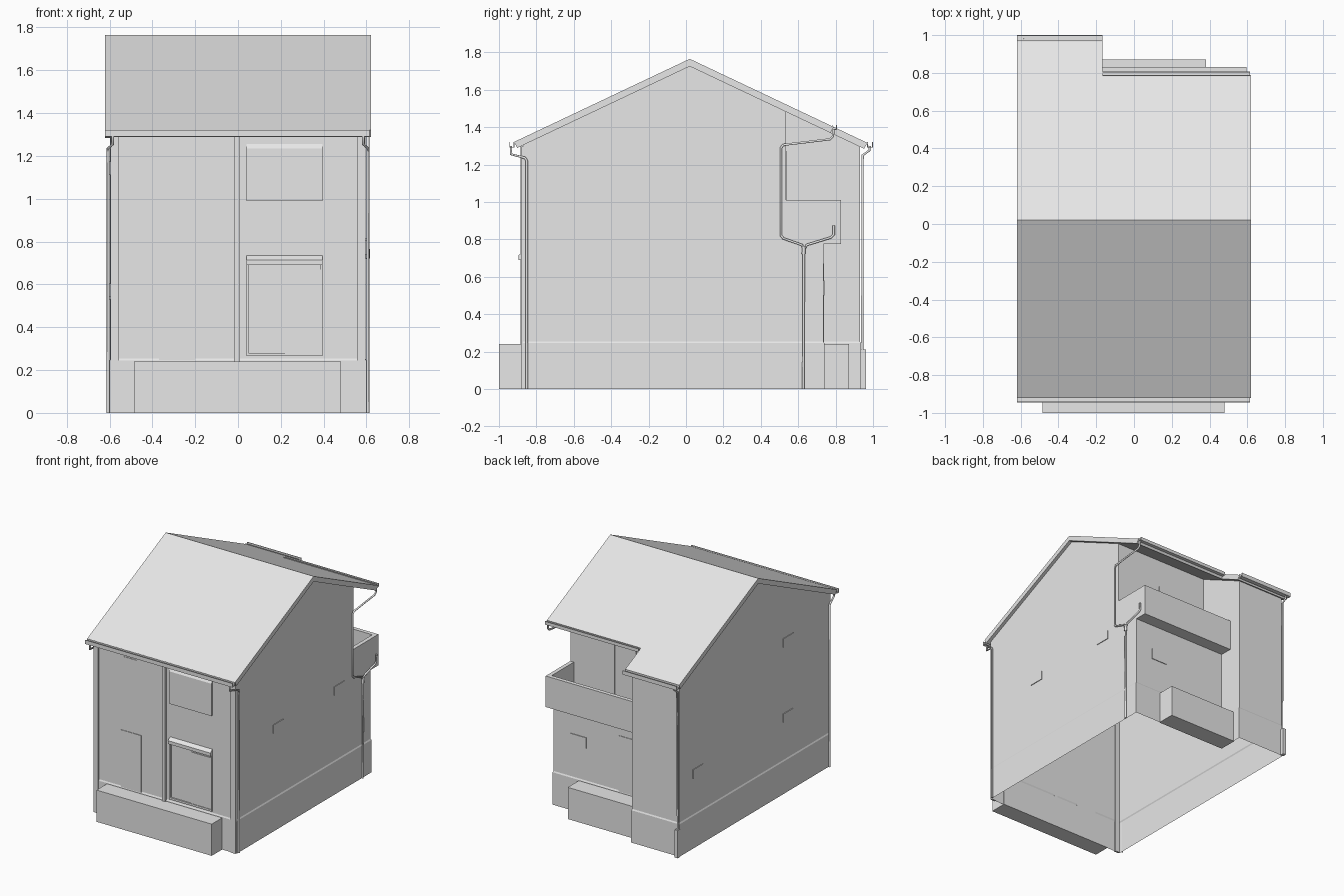
import bpy, bmesh
from mathutils import Vector

if "Cube" in bpy.data.objects:
    bpy.data.objects.remove(bpy.data.objects["Cube"])

grey = bpy.data.materials.new("plain_grey")
grey.use_nodes = True
grey.diffuse_color = (0.8, 0.8, 0.8, 1)
grey.node_tree.nodes["Principled BSDF"].inputs["Base Color"].default_value = (0.8, 0.8, 0.8, 1)

W = 0.595                       # half width of the walls
FRONT, UPPER, LOWER, WING = -0.87, 0.535, 0.735, 0.93
INNER = -0.2                    # inner face of the rear wing
RIDGE_Y, RIDGE_Z, SLOPE, THICK = 0.02, 1.765, 0.473, 0.04
DECK = 0.775


def roof_z(y):
    return RIDGE_Z - SLOPE * abs(y - RIDGE_Y)


def finish(name, bm, recalc=True):
    if recalc:
        bmesh.ops.recalc_face_normals(bm, faces=bm.faces)
    mesh = bpy.data.meshes.new(name)
    bm.to_mesh(mesh)
    bm.free()
    mesh.materials.append(grey)
    ob = bpy.data.objects.new(name, mesh)
    bpy.context.collection.objects.link(ob)
    return ob


def prism(name, profile, x0, x1):
    """Extrude a (y, z) profile from x0 to x1."""
    bm = bmesh.new()
    face = bm.faces.new([bm.verts.new((x0, y, z)) for y, z in profile])
    ext = bmesh.ops.extrude_face_region(bm, geom=[face])
    verts = [g for g in ext["geom"] if isinstance(g, bmesh.types.BMVert)]
    bmesh.ops.translate(bm, verts=verts, vec=(x1 - x0, 0, 0))
    return finish(name, bm)


def box(name, x0, x1, y0, y1, z0, z1):
    return prism(name, [(y0, z0), (y1, z0), (y1, z1), (y0, z1)], x0, x1)


def walls(name, outline, levels):
    """Open shell along a counterclockwise outline; levels are (height rule, outward offset)."""
    pts = [Vector(p) for p in outline]
    n = len(pts)
    normals = []
    for i in range(n):
        d = (pts[(i + 1) % n] - pts[i]).normalized()
        normals.append(Vector((d.y, -d.x)))
    bm = bmesh.new()
    rings = []
    for height, off in levels:
        ring = []
        for i, p in enumerate(pts):
            a, b = normals[i - 1], normals[i]
            q = p + off * (a if a.dot(b) > 0.9 else a + b)
            ring.append(bm.verts.new((q.x, q.y, height(p.y))))
        rings.append(ring)
    for lo, hi in zip(rings, rings[1:]):
        for i in range(n):
            j = (i + 1) % n
            bm.faces.new([lo[i], lo[j], hi[j], hi[i]])
    return finish(name, bm, False)


def pipe(name, points, radius=0.007):
    curve = bpy.data.curves.new(name, "CURVE")
    curve.dimensions = "3D"
    curve.bevel_depth = radius
    curve.bevel_resolution = 1
    curve.use_fill_caps = True
    spline = curve.splines.new("POLY")
    spline.points.add(len(points) - 1)
    for p, co in zip(spline.points, points):
        p.co = (*co, 1)
    curve.materials.append(grey)
    ob = bpy.data.objects.new(name, curve)
    bpy.context.collection.objects.link(ob)


def gutter(name, x0, x1, y0, y1, z0, z1, t=0.005):
    prism(name, [(y0, z0), (y1, z0), (y1, z1), (y1 - t, z1), (y1 - t, z0 + t),
                 (y0 + t, z0 + t), (y0 + t, z1), (y0, z1)], x0, x1)


def outline(back):
    return [(-W, FRONT), (W, FRONT), (W, RIDGE_Y), (W, back),
            (INNER, back), (INNER, WING), (-W, WING), (-W, RIDGE_Y)]


# Walls: lower storey with a plinth, upper storey set back behind the balcony
walls("lower_walls", outline(LOWER), [(lambda y: 0, 0.005), (lambda y: 0.245, 0.005),
                                      (lambda y: 0.255, 0), (lambda y: DECK, 0)])
walls("upper_walls", outline(UPPER), [(lambda y: DECK, 0),
                                      (lambda y: roof_z(y) - THICK + 0.005, 0)])
for side, s in (("right", -1), ("left", 1)):
    box(side + "_front_pilaster", s * 0.555, s * W, -0.882, FRONT + 0.002, 0, 1.30)

# Roof: narrow part over the wing reaches further back
def roof(name, x0, x1, back):
    front, cut = -0.92, 0.018
    under = lambda y: roof_z(y) - THICK
    prism(name, [(front, roof_z(front)), (RIDGE_Y, RIDGE_Z), (back, roof_z(back)),
                 (back - cut, under(back - cut)), (RIDGE_Y, RIDGE_Z - THICK),
                 (front + cut, under(front + cut))], x0, x1)

roof("wing_roof", -0.62, -0.168, 0.97)
roof("main_roof", -0.168, 0.62, 0.79)

# Gutters
gutter("front_gutter", -0.62, 0.615, -0.945, -0.917, 1.29, 1.32)
gutter("wing_gutter", -0.62, -0.168, 0.967, 1.0, 1.29, 1.32)
gutter("back_gutter", -0.168, 0.615, 0.782, 0.808, 1.385, 1.41)

# Balcony with floor and parapet
T = 0.03
box("balcony_floor", INNER, W, UPPER, 0.83, DECK, DECK + 0.03)
box("balcony_front_parapet", INNER, W, 0.83 - T, 0.83, DECK, 1.01)
box("balcony_side_parapet", W - T, W, UPPER, 0.83 - T, DECK, 1.01)

# Porch blocks
box("front_porch", -0.485, 0.48, -1.0, FRONT, 0, 0.24)
box("back_porch", INNER, 0.38, LOWER, 0.872, 0, 0.24)

# Front windows and doors
prism("upper_shutter", [(FRONT, 0.99), (FRONT - 0.012, 0.99),
                        (FRONT - 0.012, 1.235), (FRONT, 1.255)], 0.04, 0.395)
prism("lower_shutter_case", [(FRONT, 0.69), (FRONT - 0.025, 0.69),
                             (FRONT - 0.025, 0.715), (FRONT, 0.735)], 0.04, 0.395)
for i, x in enumerate((0.04, 0.385)):
    box(f"lower_window_jamb_{i}", x, x + 0.01, FRONT - 0.01, FRONT, 0.27, 0.69)
box("lower_window_sill", 0.04, 0.395, FRONT - 0.01, FRONT, 0.265, 0.28)
box("lower_window_leaf", 0.22, 0.385, FRONT - 0.006, FRONT, 0.28, 0.67)
box("front_door", -0.37, -0.2, FRONT - 0.004, FRONT, 0.24, 0.68)
box("front_upper_window", -0.35, -0.24, FRONT - 0.004, FRONT, 1.0, 1.24)
box("front_centre_pipe", -0.018, 0.01, FRONT - 0.016, FRONT, 0.24, 1.30)

# Back windows and doors
box("back_window", 0.32, 0.45, LOWER, LOWER + 0.005, 0.5, 0.58)
box("back_door", -0.13, 0.05, LOWER, LOWER + 0.004, 0.24, 0.67)
for i, x in enumerate((0.04, 0.22)):
    box(f"balcony_door_{i}", x, x + 0.175, UPPER, UPPER + 0.005, 0.81, 1.27)

# Small side windows: side, start along the wall, sill height
for i, (s, y, z) in enumerate([(1, -0.43, 0.74), (1, 0.3, 0.75),
                               (-1, -0.43, 1.11), (-1, -0.43, 0.54), (-1, 0.65, 0.53)]):
    box(f"side_window_{i}", s * W, s * (W + 0.005), y, y + 0.12, z, z + 0.065)

# Downpipes
X = W + 0.011
for side, s in (("right", -1), ("left", 1)):
    pipe(side + "_front_downpipe", [(s * 0.585, -0.935, 1.3), (s * 0.585, -0.935, 1.255),
                                    (s * X, -0.86, 1.235), (s * X, -0.852, 1.22),
                                    (s * X, -0.852, 0)])
pipe("wing_downpipe", [(-0.59, 0.982, 1.3), (-0.59, 0.98, 1.275), (-0.59, 0.945, 1.25),
                       (-0.59, 0.942, 0.2)])
box("wing_downpipe_shoe", -0.605, -0.58, 0.936, 0.963, 0, 0.21)
pipe("back_downpipe", [(X, 0.79, 1.39), (X, 0.785, 1.35), (X, 0.77, 1.335),
                       (X, 0.52, 1.305), (X, 0.508, 1.29), (X, 0.508, 0.82),
                       (X, 0.52, 0.805), (X, 0.62, 0.77), (X, 0.63, 0.74), (X, 0.627, 0)])
pipe("balcony_drain", [(X, 0.79, 0.875), (X, 0.79, 0.825), (X, 0.775, 0.81),
                       (X, 0.645, 0.77), (X, 0.63, 0.74)])
pipe("downpipe_collar", [(X, 0.63, 0.765), (X, 0.628, 0.72)], 0.011)
